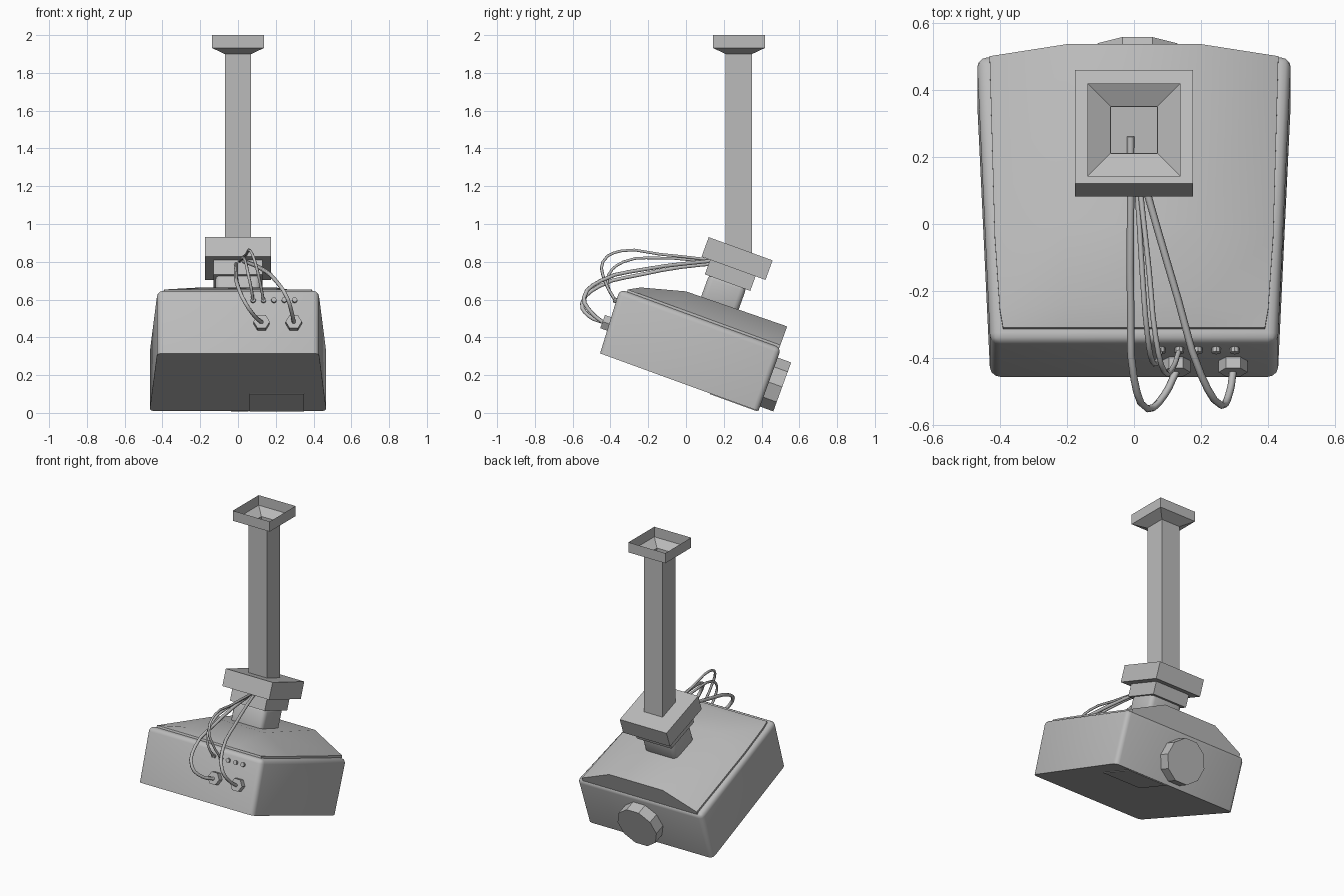
import bpy, bmesh, math
from mathutils import Matrix, Vector

if "Cube" in bpy.data.objects:
    bpy.data.objects.remove(bpy.data.objects["Cube"])

grey = bpy.data.materials.new("light grey")
grey.use_nodes = True
COLOUR = (0.5, 0.5, 0.5, 1)
grey.diffuse_color = COLOUR
grey.node_tree.nodes["Principled BSDF"].inputs["Base Color"].default_value = COLOUR

# Tilted frame of the projector: origin at its lower front edge
TILT = Matrix.Translation((0, -0.455, 0.315)) @ Matrix.Rotation(math.radians(-20), 4, "X")
UPRIGHT = Matrix.Identity(4)


def finish(name, bm, matrix=UPRIGHT, smooth=None):
    bmesh.ops.recalc_face_normals(bm, faces=bm.faces)
    mesh = bpy.data.meshes.new(name)
    bm.to_mesh(mesh)
    bm.free()
    mesh.transform(matrix)
    mesh.materials.append(grey)
    obj = bpy.data.objects.new(name, mesh)
    bpy.context.collection.objects.link(obj)
    if smooth:
        bpy.ops.object.select_all(action="DESELECT")
        obj.select_set(True)
        bpy.context.view_layer.objects.active = obj
        bpy.ops.object.shade_smooth_by_angle(angle=math.radians(smooth))
    return obj


def box(name, x, y, z, matrix=TILT, bevel=0, smooth=None):
    bm = bmesh.new()
    bmesh.ops.create_cube(bm, size=1)
    for v in bm.verts:
        v.co = [lo + (c + 0.5) * (hi - lo) for c, (lo, hi) in zip(v.co, (x, y, z))]
    if bevel:
        bmesh.ops.bevel(bm, geom=bm.edges[:], offset=bevel, segments=3,
                        profile=0.5, affect="EDGES")
    return finish(name, bm, matrix, smooth)


def disc(name, x, z, y0, y1, radius, sides, turn=0.0):
    # Prism whose axis runs front to back in the tilted frame
    bm = bmesh.new()
    bmesh.ops.create_cone(bm, cap_ends=True, segments=sides, radius1=radius,
                          radius2=radius, depth=y1 - y0)
    place = (Matrix.Translation((x, (y0 + y1) / 2, z))
             @ Matrix.Rotation(math.pi / 2, 4, "X") @ Matrix.Rotation(turn, 4, "Z"))
    return finish(name, bm, TILT @ place)


def square_tube(name, rings, centre_y):
    # Open square shell through (half width, height) rings
    bm = bmesh.new()
    loops = [[bm.verts.new((sx * w, centre_y + sy * w, z))
              for sx, sy in ((-1, -1), (1, -1), (1, 1), (-1, 1))] for w, z in rings]
    for a, b in zip(loops, loops[1:]):
        for i in range(4):
            j = (i + 1) % 4
            bm.faces.new((a[i], a[j], b[j], b[i]))
    return finish(name, bm)


def cable(name, points, radius):
    curve = bpy.data.curves.new(name, "CURVE")
    curve.dimensions = "3D"
    curve.bevel_depth = radius
    curve.bevel_resolution = 1
    curve.resolution_u = 3
    curve.use_fill_caps = True
    spline = curve.splines.new("BEZIER")
    spline.bezier_points.add(len(points) - 1)
    for p, co in zip(spline.bezier_points, points):
        p.co = co
        p.handle_left_type = p.handle_right_type = "AUTO"
    curve.materials.append(grey)
    bpy.context.collection.objects.link(bpy.data.objects.new(name, curve))


# Projector body: wider at the back, rounded on all but the bottom edges
bm = bmesh.new()
bmesh.ops.create_cube(bm, size=1)
for v in bm.verts:
    back, top = v.co.y > 0, v.co.z > 0
    width = 0.468 if back else 0.428
    y = 0.892 if back else (-0.018 if top else 0)
    v.co = (math.copysign(width, v.co.x), y, 0.355 if top else 0)
edges = [e for e in bm.edges if max(v.co.z for v in e.verts) > 0.1]
bmesh.ops.bevel(bm, geom=edges, offset=0.03, segments=3, profile=0.5, affect="EDGES")
finish("projector_body", bm, TILT, 50)

# Lid: rows from front to back as (depth, edge half width, ridge height)
rows = ((0.022, 0.39, 0.368), (0.084, 0.4, 0.402), (0.315, 0.415, 0.464), (0.882, 0.43, 0.473))
bm = bmesh.new()
sections = []
for depth, half, ridge in rows:
    outline = ((-half, 0.345), (-half, 0.368), (-0.2, ridge),
               (0.2, ridge), (half, 0.368), (half, 0.345))
    sections.append([bm.verts.new((x, depth, z)) for x, z in outline])
for a, b in zip(sections, sections[1:]):
    for i in range(6):
        j = (i + 1) % 6
        bm.faces.new((a[i], a[j], b[j], b[i]))
bm.faces.new(sections[0])
bm.faces.new(sections[-1])
finish("projector_lid", bm, TILT, 40)

# Lens and underside hatch
disc("lens", 0.01, 0.163, 0.88, 0.967, 0.145, 10, math.pi / 10)
box("bottom_hatch", (0.06, 0.35), (0.62, 0.885), (-0.004, 0.004))

# Neck and bracket blocks
box("neck", (-0.12, 0.12), (0.4, 0.61), (0.44, 0.6), bevel=0.03, smooth=50)
box("lower_bracket", (-0.13, 0.13), (0.378, 0.634), (0.583, 0.67))
upper = box("upper_bracket", (-0.175, 0.175), (0.33, 0.69), (0.665, 0.775))

# Opening under the hollow pole
cutter = box("pole_opening_cutter", (-0.068, 0.068), (0.212, 0.348), (0.79, 1.0), UPRIGHT)
cutter.hide_render = True
cutter.hide_set(True)
cut = upper.modifiers.new("pole opening", "BOOLEAN")
cut.operation = "DIFFERENCE"
cut.object = cutter

# Hollow ceiling pole with flared cap
square_tube("ceiling_pole", ((0.07, 0.84), (0.07, 1.9), (0.138, 1.932), (0.138, 2.0)), 0.28)

# Sockets and hexagonal plugs on the front panel
for i in range(5):
    disc(f"socket_{i + 1}", 0.08 + 0.055 * i, 0.292, -0.03, 0.01, 0.014, 8)
for side, x in (("right", 0.125), ("left", 0.295)):
    disc(f"{side}_plug", x, 0.163, -0.045, 0.01, 0.043, 6, math.pi / 6)

# Cables looping from the bracket to the front panel
cable("right_plug_cable", ((-0.01, 0.26, 0.79), (-0.01, 0.09, 0.785), (-0.01, -0.25, 0.73),
      (0, -0.46, 0.67), (0.04, -0.55, 0.58), (0.09, -0.51, 0.51), (0.125, -0.44, 0.48)), 0.011)
cable("left_plug_cable", ((0.01, 0.2, 0.81), (0.04, 0.09, 0.8), (0.13, -0.22, 0.76),
      (0.2, -0.45, 0.7), (0.26, -0.54, 0.61), (0.285, -0.5, 0.53), (0.295, -0.44, 0.48)), 0.011)
cable("right_socket_cable", ((0, 0.2, 0.8), (0.01, 0.09, 0.805), (0.025, -0.15, 0.82),
      (0.04, -0.33, 0.8), (0.055, -0.41, 0.73), (0.07, -0.41, 0.66), (0.08, -0.375, 0.595)), 0.008)
cable("left_socket_cable", ((0.01, 0.2, 0.8), (0.02, 0.09, 0.815), (0.045, -0.14, 0.84),
      (0.065, -0.34, 0.858), (0.09, -0.44, 0.8), (0.115, -0.43, 0.7), (0.135, -0.375, 0.595)), 0.008)
